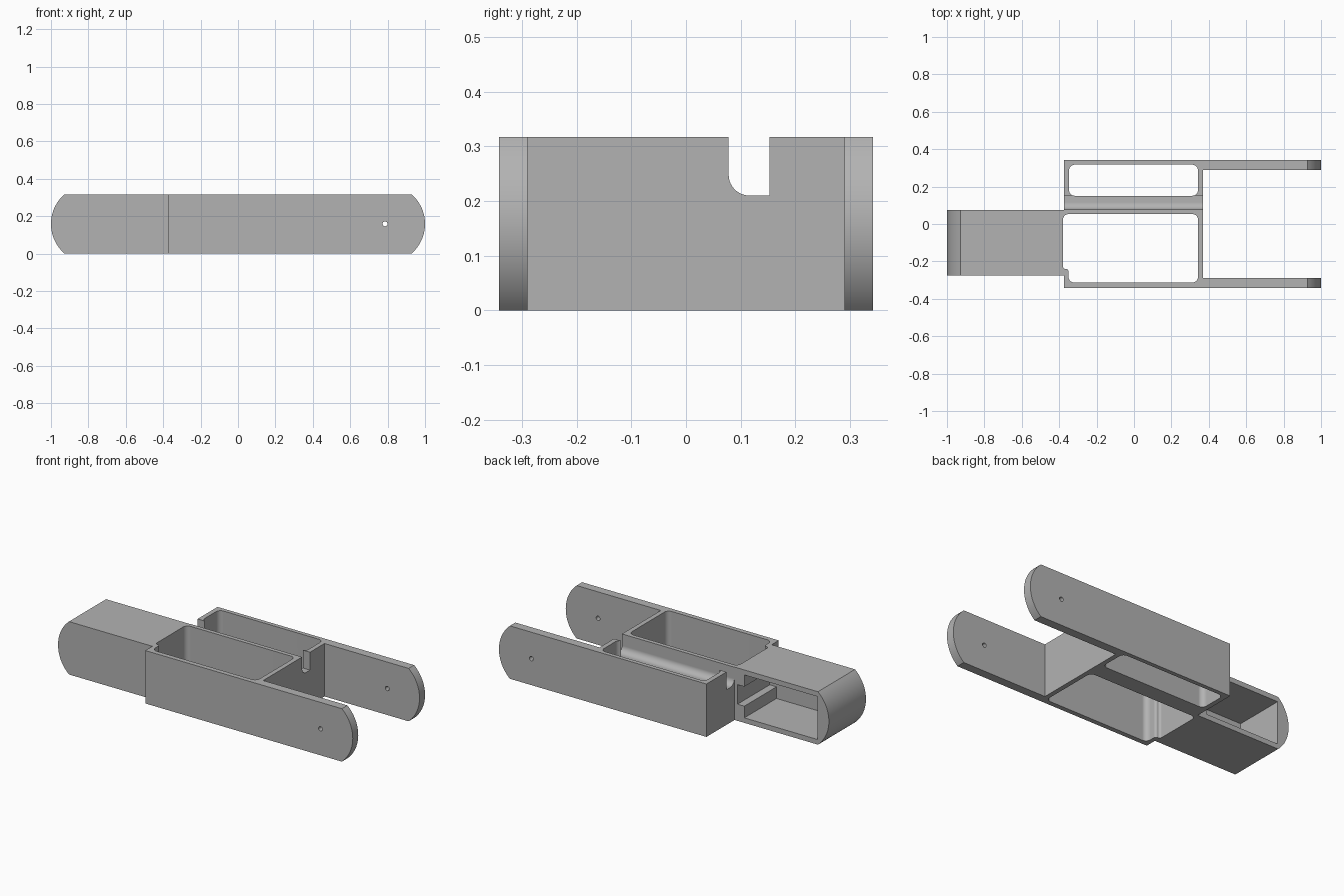
import bpy, bmesh, math
from mathutils import Vector

cube = bpy.data.objects.get("Cube")
if cube:
    bpy.data.objects.remove(cube, do_unlink=True)

H = 0.317        # overall height
HALF = 0.342     # half width of the body
MID = H / 2

grey = bpy.data.materials.new("plain grey")
grey.use_nodes = True
colour = (0.45, 0.45, 0.45, 1)
grey.diffuse_color = colour
grey.node_tree.nodes["Principled BSDF"].inputs["Base Color"].default_value = colour


def rounded(points, steps=10):
    """Turn (x, y, radius) corners into an outline with filleted corners."""
    out = []
    n = len(points)
    for i, (x, y, r) in enumerate(points):
        p = Vector((x, y))
        if r == 0:
            out.append(p)
            continue
        # Every corner is square, so the arc blends the two edge directions
        a = (Vector(points[i - 1][:2]) - p).normalized()
        b = (Vector(points[(i + 1) % n][:2]) - p).normalized()
        centre = p + (a + b) * r
        for k in range(steps + 1):
            t = k / steps * math.pi / 2
            out.append(centre - b * (r * math.cos(t)) - a * (r * math.sin(t)))
    return out


def prism(name, outline, axis, lo, hi):
    """Extrude a 2D outline along an axis between lo and hi."""
    place = {"x": lambda u, v, w: (w, u, v),
             "y": lambda u, v, w: (u, w, v),
             "z": lambda u, v, w: (u, v, w)}[axis]
    bm = bmesh.new()
    bottom = [bm.verts.new(place(p[0], p[1], lo)) for p in outline]
    top = [bm.verts.new(place(p[0], p[1], hi)) for p in outline]
    bm.faces.new(bottom)
    bm.faces.new(top)
    for i in range(len(outline)):
        bm.faces.new((bottom[i - 1], bottom[i], top[i], top[i - 1]))
    bmesh.ops.recalc_face_normals(bm, faces=bm.faces)
    mesh = bpy.data.meshes.new(name)
    bm.to_mesh(mesh)
    bm.free()
    mesh.materials.append(grey)
    obj = bpy.data.objects.new(name, mesh)
    bpy.context.scene.collection.objects.link(obj)
    return obj


def carve(target, tool, operation="DIFFERENCE"):
    """Apply a boolean and discard the tool."""
    tool.hide_render = True
    mod = target.modifiers.new(tool.name, "BOOLEAN")
    mod.operation = operation
    mod.solver = "EXACT"
    mod.object = tool
    bpy.context.view_layer.update()
    bpy.context.view_layer.objects.active = target
    bpy.ops.object.modifier_apply(modifier=mod.name)
    bpy.data.objects.remove(tool, do_unlink=True)


# Plan of the body, with the tongue on one end and two arms on the other
plan = [(-1.1, -0.275), (-0.375, -0.275), (-0.375, -HALF), (1.1, -HALF),
        (1.1, -0.29), (0.37, -0.29), (0.37, 0.29), (1.1, 0.29),
        (1.1, HALF), (-0.375, HALF), (-0.375, 0.076), (-1.1, 0.076)]
frame = prism("clevis_link_frame", plan, "z", -0.1, H + 0.1)

# Side silhouette with curved ends
R = 0.21
sweep = math.asin(MID / R)
side = []
for sign in (1, -1):
    for k in range(25):
        a = sign * sweep * (k / 12 - 1)
        side.append((sign * (1 - R + R * math.cos(a)), MID + R * math.sin(a)))
carve(frame, prism("end_rounding", side, "y", -0.5, 0.5), "INTERSECT")

# Front pocket, with a stepped corner beside the tongue
r = 0.03
front = rounded([(-0.35, -0.313, r), (0.342, -0.313, r), (0.342, 0.053, r),
                 (-0.38, 0.053, r), (-0.38, -0.24, 0.014), (-0.35, -0.24, 0.014)])
carve(frame, prism("front_pocket", front, "z", -0.1, 0.5))

# Back pocket
back = rounded([(-0.347, 0.151, r), (0.342, 0.151, r),
                (0.342, 0.317, r), (-0.347, 0.317, r)])
carve(frame, prism("back_pocket", back, "z", -0.1, 0.5))

# Cable trough with one filleted corner
trough = rounded([(0.078, 0.21, 0.038), (0.153, 0.21, 0), (0.153, 0.5, 0), (0.078, 0.5, 0)])
carve(frame, prism("trough", trough, "x", -0.4, 0.4))

# Tongue cavity open to the back, with a recess between two ridges
cavity = [(-0.925, 0.03), (-0.44, 0.03), (-0.44, 0.1), (-0.395, 0.1),
          (-0.395, H - 0.1), (-0.44, H - 0.1), (-0.44, H - 0.03), (-0.925, H - 0.03)]
carve(frame, prism("tongue_cavity", cavity, "y", -0.228, 0.12))

# Pin hole through both arms
hole = [(0.786 + 0.013 * math.cos(t * math.tau / 24), MID + 0.013 * math.sin(t * math.tau / 24))
        for t in range(24)]
carve(frame, prism("pin_hole", hole, "y", -0.5, 0.5))

# Smooth the curved faces, keeping flat faces flat
bpy.ops.object.select_all(action="DESELECT")
frame.select_set(True)
bpy.context.view_layer.objects.active = frame
bpy.ops.object.shade_smooth_by_angle(angle=math.radians(30))
weighted = frame.modifiers.new("flat_weighting", "WEIGHTED_NORMAL")
weighted.keep_sharp = True
